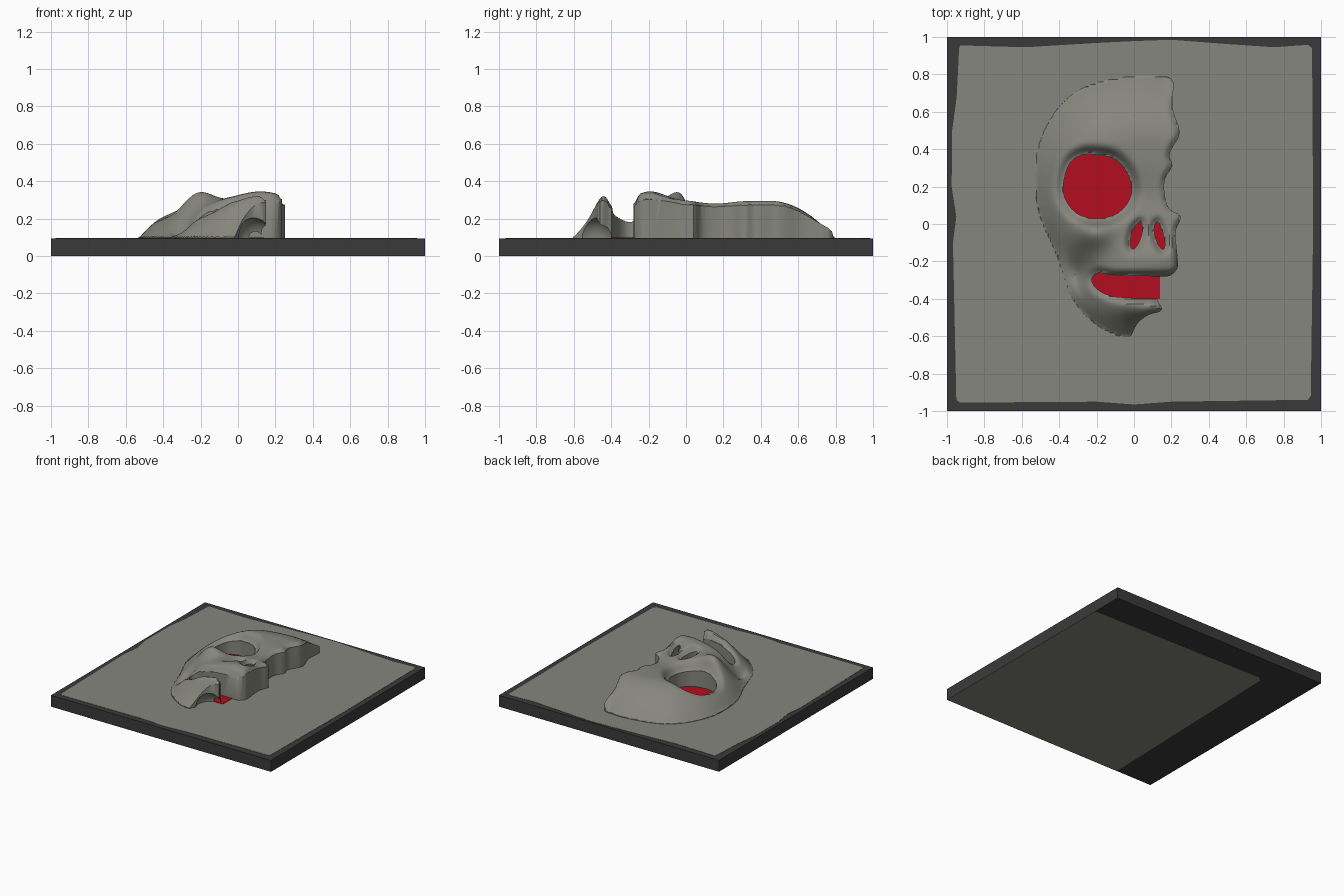
import bpy, bmesh, math
from mathutils import Vector

if "Cube" in bpy.data.objects:
    bpy.data.objects.remove(bpy.data.objects["Cube"])


def material(name, rgb):
    m = bpy.data.materials.new(name)
    m.diffuse_color = (*rgb, 1)
    m.use_nodes = True
    m.node_tree.nodes["Principled BSDF"].inputs["Base Color"].default_value = m.diffuse_color
    return m


STONE = material("stone grey", (0.24, 0.24, 0.21))
DARK = material("dark edge", (0.042, 0.042, 0.042))
RED = material("deep red", (0.45, 0.004, 0.015))


def add_object(name, bm, mat):
    bmesh.ops.recalc_face_normals(bm, faces=bm.faces)
    me = bpy.data.meshes.new(name)
    bm.to_mesh(me)
    bm.free()
    me.materials.append(mat)
    ob = bpy.data.objects.new(name, me)
    bpy.context.collection.objects.link(ob)
    return ob


def prism(name, pts, z0, z1, mat):
    """Closed outline extruded from z0 to z1."""
    bm = bmesh.new()
    f = bm.faces.new([bm.verts.new((x, y, z0)) for x, y in pts])
    r = bmesh.ops.extrude_face_region(bm, geom=[f], use_keep_orig=True)
    for v in r["geom"]:
        if isinstance(v, bmesh.types.BMVert):
            v.co.z = z1
    return add_object(name, bm, mat)


def smooth(pts, closed=True, steps=3):
    """Rounded curve through the points."""
    P = [Vector(p) for p in pts]
    n, out = len(P), []
    for i in range(n if closed else n - 1):
        if closed:
            a, b, c, d = (P[(i + k) % n] for k in (-1, 0, 1, 2))
        else:
            a, b, c, d = (P[min(max(i + k, 0), n - 1)] for k in (-1, 0, 1, 2))
        for s in range(steps):
            t = s / steps
            out.append(b + 0.5 * t * (c - a + t * (2 * a - 5 * b + 4 * c - d + t * (3 * (b - c) + d - a))))
    return out if closed else out + [P[-1]]


def distance(x, y, path):
    """Shortest distance from a point to a polyline."""
    best = 9.0
    for a, b in zip(path, path[1:]):
        dx, dy = b[0] - a[0], b[1] - a[1]
        t = ((x - a[0]) * dx + (y - a[1]) * dy) / (dx * dx + dy * dy + 1e-12)
        t = min(max(t, 0), 1)
        best = min(best, (x - a[0] - t * dx) ** 2 + (y - a[1] - t * dy) ** 2)
    return math.sqrt(best)


# slab with worn face panels on top and underneath
prism("slab", [(-1, -1), (1, -1), (1, 1), (-1, 1)], 0.001, 0.094, DARK)
prism("top_panel", [(-0.93, 0.955), (-0.58, 0.945), (-0.2, 0.968), (0.0, 0.978), (0.2, 0.985), (0.5, 0.962),
                    (0.75, 0.945), (0.93, 0.958), (0.952, 0.94), (0.958, 0), (0.945, -0.92), (0.93, -0.94),
                    (0.2, -0.95), (0, -0.965), (-0.2, -0.95), (-0.93, -0.955), (-0.95, -0.94), (-0.968, -0.1),
                    (-0.95, 0.04), (-0.975, 0.2), (-0.972, 0.5), (-0.948, 0.68), (-0.935, 0.94)],
      0.09, 0.096, STONE)
prism("bottom_panel", [(1, -1), (1, 0.74), (-0.58, 0.77), (-0.62, 0.74), (-0.67, -1)], 0, 0.004, STONE)

# outlines of the relief: worn outer side, broken side, openings
outer = smooth([(-0.02, -0.605), (-0.08, -0.6), (-0.17, -0.56), (-0.27, -0.48), (-0.34, -0.38), (-0.38, -0.27),
                (-0.43, -0.13), (-0.5, 0.03), (-0.53, 0.2), (-0.52, 0.38), (-0.46, 0.54), (-0.36, 0.67),
                (-0.22, 0.75), (-0.05, 0.785), (0.05, 0.795), (0.16, 0.79)], False)
broken = smooth([(0.16, 0.79), (0.21, 0.76), (0.205, 0.62), (0.245, 0.49), (0.2, 0.4), (0.19, 0.36), (0.205, 0.31),
                 (0.165, 0.24), (0.165, 0.15), (0.19, 0.08), (0.25, 0.04), (0.225, -0.03), (0.225, -0.1),
                 (0.235, -0.2), (0.23, -0.24), (0.19, -0.278), (0.13, -0.29), (0.12, -0.39), (0.15, -0.46),
                 (0.08, -0.485), (0.02, -0.53), (-0.02, -0.605)], False)
eye = smooth([(-0.2, 0.37), (-0.1, 0.345), (-0.03, 0.26), (-0.015, 0.16), (-0.06, 0.08), (-0.13, 0.04),
              (-0.22, 0.03), (-0.31, 0.06), (-0.37, 0.14), (-0.375, 0.23), (-0.34, 0.33), (-0.27, 0.37)])
nose_a = smooth([(0.035, 0.012), (0.045, -0.04), (0.02, -0.11), (-0.008, -0.135), (-0.02, -0.1), (-0.005, -0.03)])
nose_b = smooth([(0.125, 0.012), (0.155, -0.05), (0.165, -0.11), (0.155, -0.137), (0.125, -0.1), (0.107, -0.03)])
mouth = smooth([(0.25, -0.28), (0.14, -0.28), (-0.1, -0.275), (-0.19, -0.26), (-0.225, -0.295), (-0.2, -0.345),
                (-0.12, -0.385), (0, -0.395), (0.14, -0.4), (0.25, -0.4)], False)
holes = {"eye": eye, "nostril_left": nose_a, "nostril_right": nose_b, "mouth": mouth}

# bumps and hollows: x, y, width x, width y, height
BUMPS = [(-0.22, -0.05, 0.10, 0.08, 0.068),   # cheekbone
         (0.12, -0.19, 0.17, 0.12, 0.05),     # upper jaw
         (-0.30, -0.26, 0.08, 0.10, -0.06),   # cheek hollow
         (0.06, -0.45, 0.16, 0.07, 0.065),    # chin ridge
         (0.05, 0.15, 0.15, 0.12, -0.02)]     # nose bridge dip


def height(x, y):
    t = min(distance(x, y, outer) / 0.35, 1)
    h = 0.2 * (1 - (1 - t) ** 2)
    edge = min(1, t * 6)
    for bx, by, sx, sy, a in BUMPS:
        h += edge * a * math.exp(-((x - bx) / sx) ** 2 - ((y - by) / sy) ** 2)
    # soften the rims of the openings and the broken side
    for path, width, drop in ((eye, 0.035, 0.35), (mouth, 0.02, 0.2), (nose_a, 0.02, 0.15),
                              (nose_b, 0.02, 0.15), (broken, 0.015, 0.12)):
        d = distance(x, y, path + path[:1] if path is eye else path)
        h *= 1 - drop * math.exp(-(d / width) ** 2)
    return 0.095 + max(h, 0.001)


# sculpted relief block
bm = bmesh.new()
bmesh.ops.create_grid(bm, x_segments=66, y_segments=112, size=1)
low = list(bm.verts)
r = bmesh.ops.extrude_face_region(bm, geom=list(bm.faces), use_keep_orig=True)
for v in low:
    v.co = (v.co.x * 0.42 - 0.14, v.co.y * 0.73 + 0.095, 0.07)
for v in r["geom"]:
    if isinstance(v, bmesh.types.BMVert):
        x, y = v.co.x * 0.42 - 0.14, v.co.y * 0.73 + 0.095
        v.co = (x, y, height(x, y))
mask = add_object("face_relief", bm, STONE)


def cut(cutter, operation):
    m = mask.modifiers.new("cut", 'BOOLEAN')
    m.operation, m.solver, m.object = operation, 'EXACT', cutter
    bpy.context.view_layer.objects.active = mask
    bpy.ops.object.modifier_apply(modifier=m.name)
    bpy.data.objects.remove(cutter)


# trim to the broken outline and pierce the openings
cut(prism("trim", outer[:-1] + broken[:-1], 0.085, 0.6, STONE), 'INTERSECT')
for name, path in holes.items():
    cut(prism("cutter", path, 0.05, 0.6, STONE), 'DIFFERENCE')
    prism(name + "_floor", [(min(x, 0.14 + 0.001 * i), y) for i, (x, y) in enumerate(path)] if name != "mouth"
          else [p for p in path if p[0] <= 0.141], 0.09, 0.099, RED) if name != "nostril_right" else \
        prism(name + "_floor", path, 0.09, 0.099, RED)

# hollow under the broken chin
bm = bmesh.new()
bmesh.ops.create_uvsphere(bm, u_segments=24, v_segments=12, radius=1)
for v in bm.verts:
    v.co = (0.09 + v.co.x * 0.1, -0.5 + v.co.y * 0.11, 0.09 + v.co.z * 0.115)
cut(add_object("cutter", bm, STONE), 'DIFFERENCE')

bpy.ops.object.select_all(action='DESELECT')
mask.select_set(True)
bpy.context.view_layer.objects.active = mask
bpy.ops.object.shade_smooth_by_angle(angle=math.radians(40))
